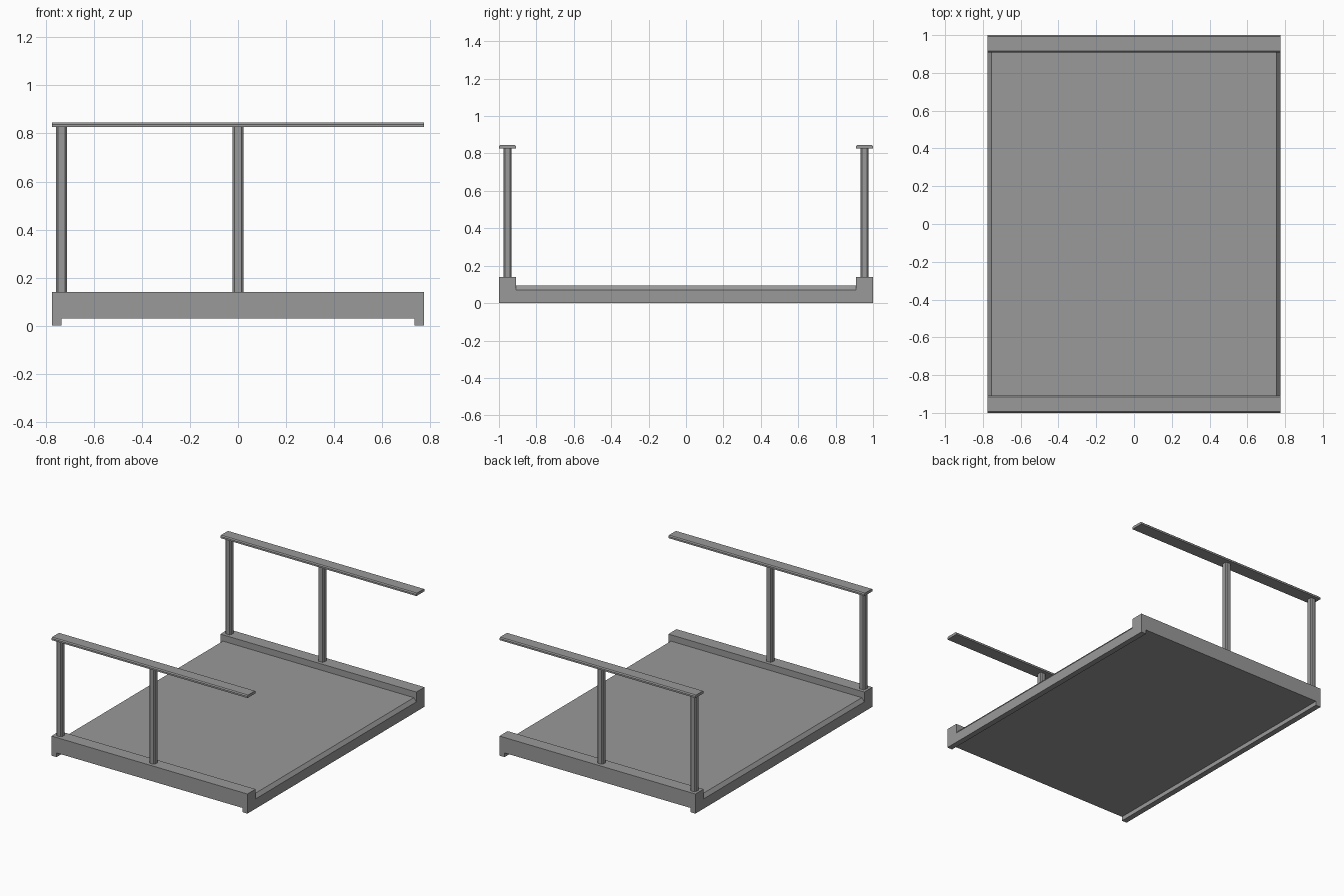
import bpy
import bmesh
from mathutils import Vector

cube = bpy.data.objects.get("Cube")
if cube:
    bpy.data.objects.remove(cube, do_unlink=True)

concrete = bpy.data.materials.new("concrete grey")
concrete.use_nodes = True
grey = (0.32, 0.32, 0.32, 1)
concrete.diffuse_color = grey
concrete.node_tree.nodes["Principled BSDF"].inputs["Base Color"].default_value = grey


def extrude(name, points, move):
    """Sweep a closed outline of 3D points along a vector into a solid."""
    bm = bmesh.new()
    face = bm.faces.new([bm.verts.new(p) for p in points])
    swept = bmesh.ops.extrude_face_region(bm, geom=[face], use_keep_orig=True)
    verts = [v for v in swept["geom"] if isinstance(v, bmesh.types.BMVert)]
    bmesh.ops.translate(bm, verts=verts, vec=Vector(move))
    bmesh.ops.recalc_face_normals(bm, faces=bm.faces)
    mesh = bpy.data.meshes.new(name)
    bm.to_mesh(mesh)
    bm.free()
    mesh.materials.append(concrete)
    obj = bpy.data.objects.new(name, mesh)
    bpy.context.collection.objects.link(obj)
    return obj


def mirrored(half):
    """Complete a right-hand half outline with its mirror image."""
    return half + [(-x, z) for x, z in reversed(half)]


HALF_X = 0.775     # half width of the section
INNER_Y = 0.908    # inner face of the curbs
CURB_TOP = 0.14
RAIL_BOTTOM = 0.826
RAIL_TOP = 0.845
POST_Y = 0.954

# Underside shared by deck and curbs: recessed between two edge ribs
under = [(0.735, 0.03), (0.735, 0), (HALF_X, 0)]

# Deck slab with sloping side edges
deck = mirrored(under + [(HALF_X, 0.07), (0.755, 0.095)])
extrude("deck", [(x, -INNER_Y, z) for x, z in deck], (0, 2 * INNER_Y, 0))

curb = mirrored(under + [(HALF_X, CURB_TOP)])
rail = mirrored([(0.046, RAIL_BOTTOM), (0.046, 0.838), (0.039, RAIL_TOP)])

# Chamfered square post outline
half, cut = 0.022, 0.014
post = [(half, -cut), (half, cut), (cut, half), (-cut, half),
        (-half, cut), (-half, -cut), (-cut, -half), (cut, -half)]

for label, side in (("front", -1), ("back", 1)):
    # Raised curb
    extrude(label + "_curb", [(x, side * INNER_Y, z) for x, z in curb],
            (0, side * (1 - INNER_Y), 0))
    # Handrail with chamfered top edges
    extrude(label + "_handrail",
            [(-HALF_X, side * POST_Y + y, z) for y, z in rail],
            (2 * HALF_X, 0, 0))
    # Posts at the right end and in the middle
    for place, px in (("right", -0.735), ("middle", 0)):
        extrude(f"{label}_{place}_post",
                [(px + x, side * POST_Y + y, CURB_TOP) for x, y in post],
                (0, 0, RAIL_BOTTOM - CURB_TOP))
